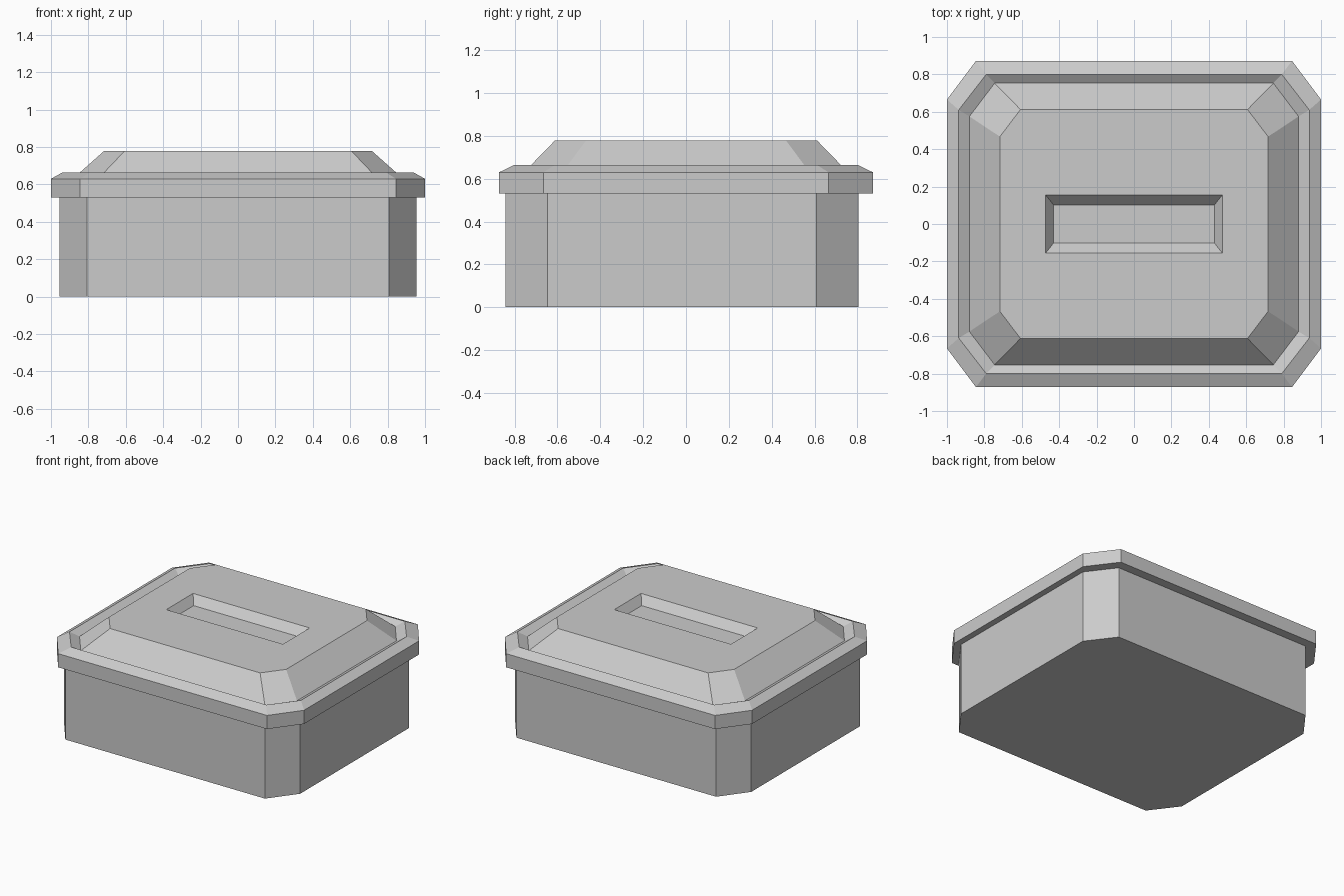
import bpy, bmesh

if "Cube" in bpy.data.objects:
    bpy.data.objects.remove(bpy.data.objects["Cube"])


def ring(hx, hy, cx, cy, z):
    """Rectangle with cut corners: half sizes hx, hy; corner cuts start at cx, cy."""
    return [(hx, -cy, z), (hx, cy, z), (cx, hy, z), (-cx, hy, z),
            (-hx, cy, z), (-hx, -cy, z), (-cx, -hy, z), (cx, -hy, z)]


def loft(name, rings, y=0.0):
    """Skin a stack of rings and close both ends."""
    bm = bmesh.new()
    loops = [[bm.verts.new(p) for p in ring(*r)] for r in rings]
    for a, b in zip(loops, loops[1:]):
        for i in range(8):
            j = (i + 1) % 8
            bm.faces.new((a[i], a[j], b[j], b[i]))
    bm.faces.new(loops[0][::-1])
    bm.faces.new(loops[-1])
    # Rings without corner cuts collapse to plain rectangles
    bmesh.ops.remove_doubles(bm, verts=bm.verts[:], dist=1e-5)
    bmesh.ops.recalc_face_normals(bm, faces=bm.faces[:])
    mesh = bpy.data.meshes.new(name)
    bm.to_mesh(mesh)
    bm.free()
    obj = bpy.data.objects.new(name, mesh)
    obj.location.y = y
    bpy.context.collection.objects.link(obj)
    return obj


# Box body, set slightly towards the front
loft("box_body", [
    (0.955, 0.824, 0.808, 0.628, 0.0),
    (0.955, 0.824, 0.808, 0.628, 0.53),
], y=-0.018)

# Lid: rim, groove, raised panel and recessed grip
loft("lid", [
    (1.0, 0.872, 0.845, 0.665, 0.53),      # rim underside
    (1.0, 0.872, 0.845, 0.665, 0.63),      # rim side
    (0.937, 0.80, 0.79, 0.61, 0.665),      # rim crest
    (0.88, 0.753, 0.745, 0.575, 0.633),    # groove bottom
    (0.717, 0.612, 0.607, 0.467, 0.778),   # raised panel edge
    (0.472, 0.155, 0.472, 0.155, 0.778),   # grip opening
    (0.43, 0.102, 0.43, 0.102, 0.72),      # grip floor
])
